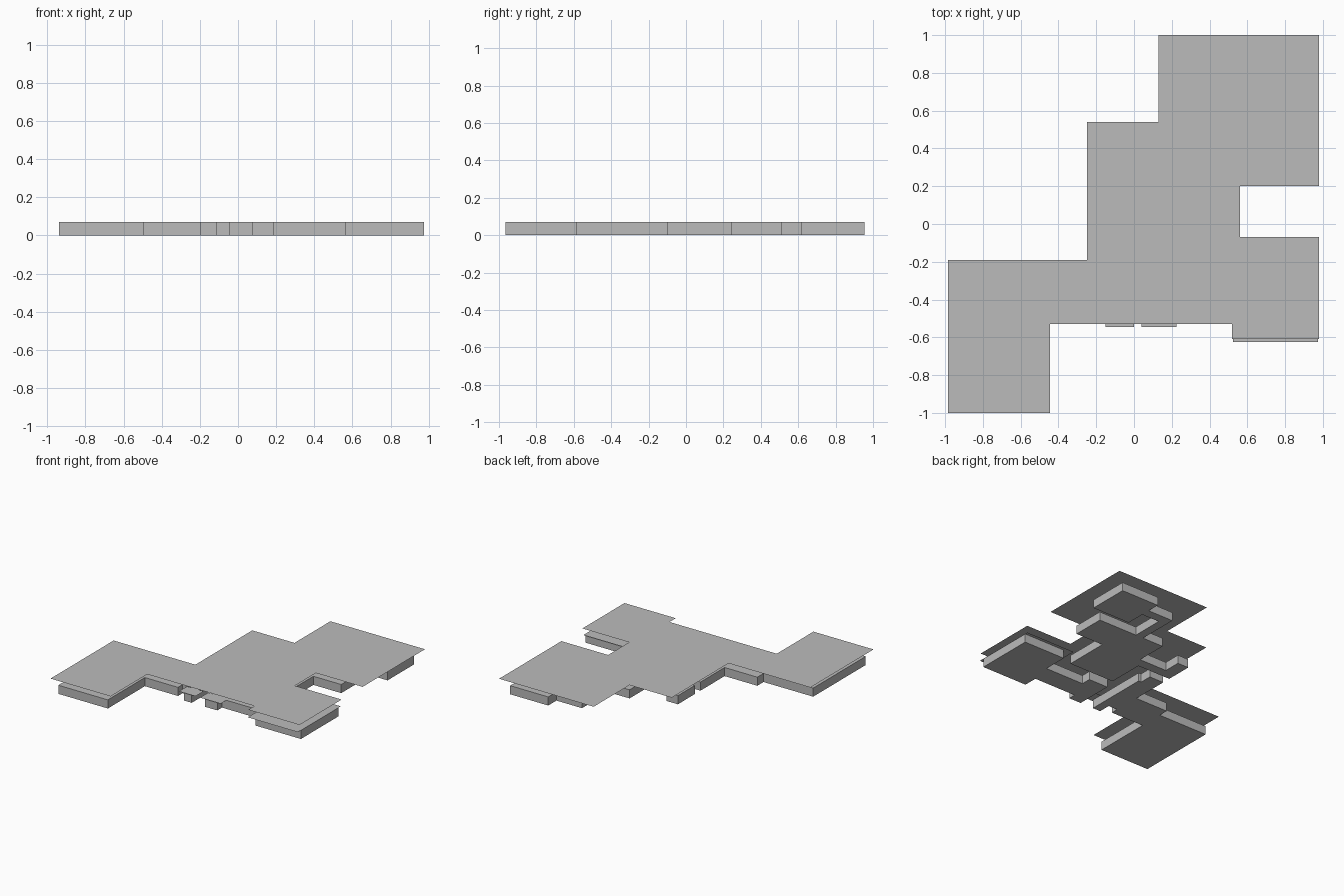
import bpy, bmesh

if "Cube" in bpy.data.objects:
    bpy.data.objects.remove(bpy.data.objects["Cube"])

WALL_H = 0.07    # height of the room blocks
ROOF_Z = 0.125   # flat roof sheet above them

grey = bpy.data.materials.new("light_grey")
grey.diffuse_color = (0.5, 0.5, 0.5, 1)
grey.use_nodes = True
grey.node_tree.nodes["Principled BSDF"].inputs["Base Color"].default_value = grey.diffuse_color


def outline_part(name, points, z, height=0.0):
    """Flat sheet from an outline, or a closed prism when height is given."""
    bm = bmesh.new()
    face = bm.faces.new([bm.verts.new((x, y, z)) for x, y in points])
    if height:
        res = bmesh.ops.extrude_face_region(bm, geom=[face], use_keep_orig=True)
        top = [g for g in res["geom"] if isinstance(g, bmesh.types.BMVert)]
        bmesh.ops.translate(bm, verts=top, vec=(0, 0, height))
        bmesh.ops.recalc_face_normals(bm, faces=bm.faces)
    mesh = bpy.data.meshes.new(name)
    bm.to_mesh(mesh)
    bm.free()
    mesh.materials.append(grey)
    obj = bpy.data.objects.new(name, mesh)
    bpy.context.collection.objects.link(obj)
    return obj


def rect(x0, x1, y0, y1):
    return [(x0, y0), (x1, y0), (x1, y1), (x0, y1)]


# Roof sheet covering the whole plan
outline_part("roof", [
    (-.985, -1), (-.445, -1), (-.445, -.53), (.52, -.53), (.52, -.61),
    (.98, -.61), (.98, -.07), (.56, -.07), (.56, .2), (.98, .2), (.98, 1),
    (.13, 1), (.13, .54), (-.25, .54), (-.25, -.19), (-.985, -.19)], ROOF_Z)

# Left wing with the entrance hall wall
outline_part("left_rooms", [
    (-.94, -.965), (-.494, -.965), (-.494, -.49), (-.196, -.49),
    (-.196, -.43), (-.115, -.43), (-.115, -.53), (-.045, -.53), (-.045, 0),
    (-.07, 0), (-.07, .1), (-.2, .1), (-.2, -.21), (-.494, -.21),
    (-.494, -.29), (-.94, -.29)], 0, WALL_H)

# Right front wing with the rooms beside the entrance
outline_part("right_rooms", [
    (.075, -.53), (.185, -.53), (.185, -.47), (.565, -.47), (.565, -.585),
    (.975, -.585), (.975, -.10), (.6, -.10), (.6, -.3), (.25, -.3),
    (.25, -.22), (.075, -.22)], 0, WALL_H)

# Central rooms, stepping back to the rear passage
outline_part("central_rooms", [
    (.1, -.13), (.51, -.13), (.51, .24), (.76, .24), (.76, .51), (.41, .51),
    (.41, .775), (.57, .775), (.57, .617), (.912, .617), (.912, .955),
    (.57, .955), (.57, .85), (.34, .85), (.34, .51), (.15, .51), (.15, .25),
    (-.1, .25), (-.1, .39), (-.2, .39), (-.2, .17), (.1, .17)], 0, WALL_H)

# Lower eaves: right wing and two entrance canopies
for name, area in (("wing_eave", (.525, .975, -.625, -.075)),
                   ("left_canopy", (-.15, 0, -.545, -.44)),
                   ("right_canopy", (.04, .225, -.545, -.44))):
    outline_part(name, rect(*area), WALL_H + .001)
